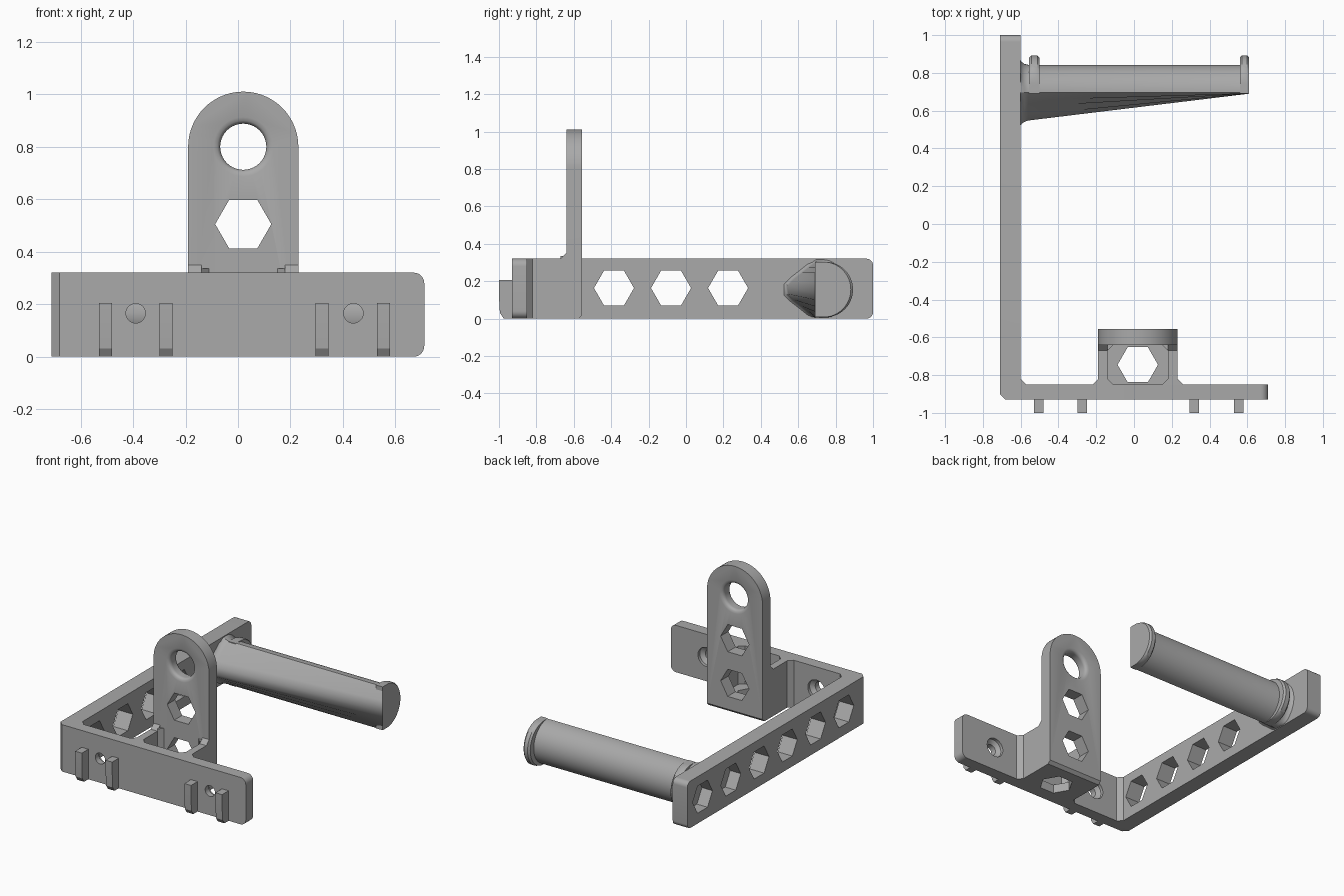
import bpy, bmesh
from math import sin, cos, pi, sqrt

cube = bpy.data.objects.get("Cube")
if cube:
    bpy.data.objects.remove(cube, do_unlink=True)

grey = bpy.data.materials.new("plain grey")
grey.use_nodes = True
COLOUR = (0.40, 0.40, 0.40, 1)
grey.diffuse_color = COLOUR
grey.node_tree.nodes["Principled BSDF"].inputs["Base Color"].default_value = COLOUR

H = 0.32      # bracket height
MID = 0.02    # post centre line
HEX = 0.107   # hexagon hole radius


def place(axis, u, v, w):
    """Profile point (u, v) at distance w along the axis."""
    return {"x": (w, u, v), "y": (u, w, v), "z": (u, v, w)}[axis]


def loft(name, rings):
    """Closed solid through a series of equal rings."""
    bm = bmesh.new()
    rows = [[bm.verts.new(p) for p in ring] for ring in rings]
    n = len(rows[0])
    for a, b in zip(rows, rows[1:]):
        for i in range(n):
            j = (i + 1) % n
            bm.faces.new((a[i], a[j], b[j], b[i]))
    bm.faces.new(rows[0])
    bm.faces.new(rows[-1])
    bmesh.ops.recalc_face_normals(bm, faces=bm.faces)
    mesh = bpy.data.meshes.new(name)
    bm.to_mesh(mesh)
    bm.free()
    mesh.materials.append(grey)
    obj = bpy.data.objects.new(name, mesh)
    bpy.context.collection.objects.link(obj)
    return obj


def prism(name, profile, axis, start, end):
    return loft(name, [[place(axis, u, v, w) for u, v in profile] for w in (start, end)])


def arc(u, v, r, a0, a1, steps=8):
    angles = [a0 + (a1 - a0) * i / steps for i in range(steps + 1)]
    return [(u + r * cos(a), v + r * sin(a)) for a in angles]


def ngon(u, v, r, sides):
    return [(u + r * cos(2 * pi * i / sides), v + r * sin(2 * pi * i / sides)) for i in range(sides)]


def hex_cutter(axis, u, v, start, end):
    return prism("hex_cutter", ngon(u, v, HEX, 6), axis, start, end)


def round_cutter(u, v, steps):
    """Turned cutter along y; steps are (y, radius)."""
    return loft("round_cutter", [[place("y", a, b, y) for a, b in ngon(u, v, r, 40)] for y, r in steps])


def cut(obj, cutters):
    bpy.context.view_layer.objects.active = obj
    for c in cutters:
        mod = obj.modifiers.new("cut", "BOOLEAN")
        mod.operation, mod.solver, mod.object = "DIFFERENCE", "EXACT", c
        bpy.ops.object.modifier_apply(modifier=mod.name)
        bpy.data.objects.remove(c, do_unlink=True)


def end_rounded(start, end, r):
    """Bar profile whose far corners are rounded."""
    return ([(start, 0)] + arc(end - r, r, r, -pi / 2, 0)
            + arc(end - r, H - r, r, 0, pi / 2) + [(start, H)])


# Front plate with two countersunk screw holes
front_plate = prism("front_plate", end_rounded(-0.6, 0.71, 0.04), "y", -0.93, -0.85)
cut(front_plate, [round_cutter(x, 0.165, [(-0.95, 0.037), (-0.89, 0.037), (-0.87, 0.065), (-0.83, 0.065)])
                  for x in (-0.39, 0.44)])

# Side arm: open hexagons, the last two blind behind the handle
side_arm = prism("side_arm", end_rounded(-0.93, 1.0, 0.035), "x", -0.71, -0.6)
cutters = [hex_cutter("x", -0.69 + 0.305 * i, 0.163, -0.75, -0.55 if i < 4 else -0.63) for i in range(6)]
cutters.append(prism("corner_cutter", [(-0.74, -0.93), (-0.71, -0.9), (-0.65, -0.96)], "z", -0.1, 0.5))
cut(side_arm, cutters)

# Small chamfer fillers in the inside corners
FILL = 0.03


def filler(name, x, y, dx, dy, bottom=0, top=H):
    prism(name, [(x, y), (x + dx * FILL, y), (x, y + dy * FILL)], "z", bottom, top)


filler("arm_corner_fillet", -0.6, -0.85, 1, 1)

# Upright post with rounded top, flared round hole and hexagons
post = prism("upright_post", [(MID - 0.21, 0), (MID + 0.21, 0)] + arc(MID, 0.80, 0.21, 0, pi, 40),
             "y", -0.64, -0.555)
R, F = 0.088, 0.025
rim = [(i * F / 6, R + F - F * sqrt(1 - (1 - i / 6) ** 2)) for i in range(7)]
steps = [(-0.67, R + F)] + [(-0.64 + d, r) for d, r in rim]
steps += [(-0.555 - d, r) for d, r in reversed(rim)] + [(-0.53, R + F)]
cut(post, [round_cutter(MID, 0.80, steps)]
    + [hex_cutter("y", MID, z, -0.7, -0.5) for z in (0.505, 0.20)]
    + [prism("edge_cutter", [(-0.575, 0), (-0.555, 0.02), (-0.53, 0.02), (-0.53, -0.05), (-0.575, -0.05)],
             "x", -0.5, 0.5)])

# Open box joining the post to the plate
floor = prism("box_floor", [(MID - 0.21, -0.85), (MID + 0.21, -0.85), (MID + 0.21, -0.64), (MID - 0.21, -0.64)],
              "z", 0, 0.06)
cut(floor, [hex_cutter("z", MID, -0.745, -0.1, 0.2)])
wall = [(-0.85, 0.06), (-0.64, 0.06), (-0.64, H + FILL), (-0.64 - FILL, H), (-0.85, H)]
for side, s in (("left", 1), ("right", -1)):
    outer, inner = MID + s * 0.21, MID + s * 0.16
    prism(side + "_box_wall", wall, "x", outer, inner)
    filler(side + "_outer_fillet", outer, -0.85, s, 1)
    filler(side + "_inner_front_fillet", inner, -0.85, -s, 1, 0.06)
    filler(side + "_inner_post_fillet", inner, -0.64, -s, -1, 0.06, H + FILL / 2)

# Locating pegs on the front
peg = [(-0.93, 0), (-0.93, 0.205), (-1.0, 0.205), (-1.0, 0.12), (-0.995, 0.03), (-0.975, 0)]
for i, x in enumerate((-0.505, -0.275, 0.32, 0.555)):
    prism("locating_peg_%d" % (i + 1), peg, "x", x - 0.025, x + 0.025)

# Tapered handle: round back, pointed front that fades to a flat at the tip
ZC, RAD = 0.155, 0.148
nose = [(0.655, 0.118), (0.62, 0.09), (0.575, 0.055), (0.545, 0.025)]


def handle_ring(x, t, grow=1.0):
    ring = arc(0.695, ZC, RAD, -pi / 2, pi / 2, 32)
    front = [(y + (0.69 - y) * t, dz) for y, dz in nose]
    ring += [(y, ZC + dz) for y, dz in front] + [(y, ZC - dz) for y, dz in reversed(front)]
    return [(x, 0.69 + (y - 0.69) * grow, min(max(ZC + (z - ZC) * grow, 0.005), 0.315)) for y, z in ring]


loft("handle", [handle_ring(-0.605, 0, 1.2), handle_ring(-0.595, 0, 1.1), handle_ring(-0.58, 0, 1.03),
                handle_ring(-0.56, 0.02), handle_ring(0.61, 1)])

# Retaining lips at both ends of the handle
lip = [(0.69, ZC - RAD)] + arc(0.745, ZC, RAD, -pi / 2, pi / 2, 32) + [(0.69, ZC + RAD)]
lip_small = [(y - 0.012 if y > 0.75 else y, z) for y, z in lip]
for name, x0, x1 in (("inner_lip", -0.555, -0.5), ("outer_lip", 0.56, 0.61)):
    loft(name, [[place("x", u, v, x) for u, v in p]
                for p, x in ((lip_small, x0), (lip, x0 + 0.012), (lip, x1 - 0.012), (lip_small, x1))])

# Smooth the round surfaces, keep edges crisp
bpy.ops.object.select_all(action="DESELECT")
for obj in bpy.context.collection.objects:
    if obj.type == "MESH":
        obj.select_set(True)
        bpy.context.view_layer.objects.active = obj
bpy.ops.object.shade_smooth_by_angle(angle=pi / 6)
